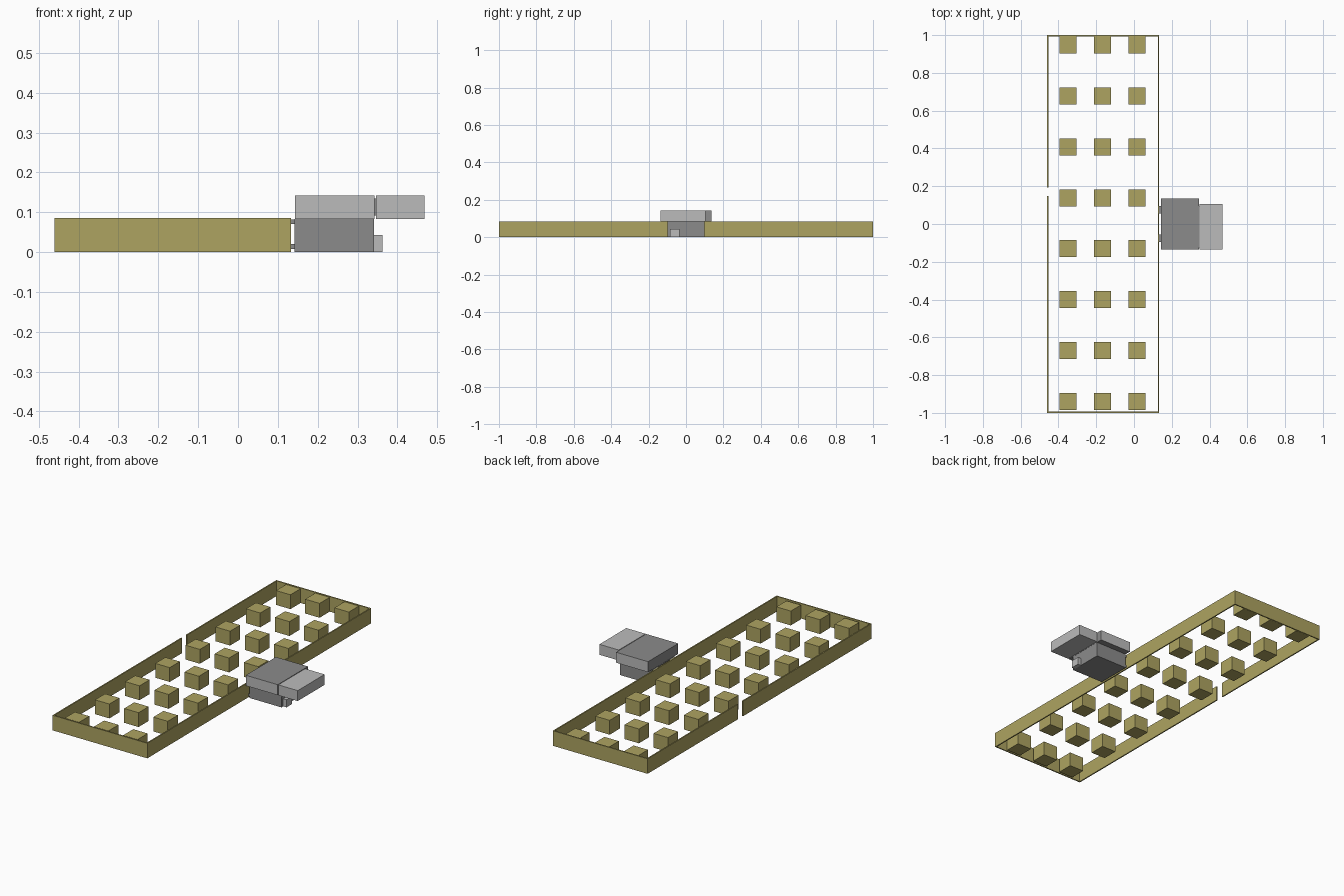
import bpy

if "Cube" in bpy.data.objects:
    bpy.data.objects.remove(bpy.data.objects["Cube"])


def material(name, rgb):
    m = bpy.data.materials.new(name)
    m.diffuse_color = (*rgb, 1)
    m.use_nodes = True
    m.node_tree.nodes["Principled BSDF"].inputs["Base Color"].default_value = m.diffuse_color
    return m


OLIVE = material("olive", (0.42, 0.37, 0.12))
DARK = material("dark grey", (0.26, 0.26, 0.26))
LIGHT = material("light grey", (0.50, 0.50, 0.50))


def box(name, x, y, z, mat):
    """Box from (low, high) ranges on each axis."""
    bpy.ops.mesh.primitive_cube_add(size=1)
    ob = bpy.context.object
    ob.name = ob.data.name = name
    for v in ob.data.vertices:
        for i, (lo, hi) in enumerate((x, y, z)):
            v.co[i] = lo if v.co[i] < 0 else hi
    ob.data.materials.append(mat)
    return ob


X0, X1, H, T = -0.46, 0.133, 0.085, 0.007

# Thin rim walls; the left one is split by a narrow gap
box("front_wall", (X0, X1), (-1, -1 + T), (0, H), OLIVE)
box("back_wall", (X0, X1), (1 - T, 1), (0, H), OLIVE)
box("right_wall", (X1 - T, X1), (-1 + T, 1 - T), (0, H), OLIVE)
box("left_wall_front", (X0, X0 + T), (-1 + T, 0.148), (0, H), OLIVE)
box("left_wall_back", (X0, X0 + T), (0.192, 1 - T), (0, H), OLIVE)

# Grid of blocks inside the rim
for i in range(3):
    for j in range(8):
        cx = -0.349 + i * 0.1825
        cy = 0.004 + (j - 3.5) * 0.2695
        box("block", (cx - 0.045, cx + 0.045), (cy - 0.045, cy + 0.045), (0, 0.081), OLIVE)

# Side unit: lower body with a small connector and mounting pins
box("unit_body", (0.142, 0.342), (-0.1, 0.1), (0, 0.083), DARK)
box("connector", (0.342, 0.363), (-0.085, -0.035), (0, 0.043), LIGHT)
for s in (-1, 1):
    for z in (0.008, 0.07):
        box("mounting_pin", (0.133, 0.142), (s * 0.075 - 0.02, s * 0.075 + 0.02), (z, z + 0.012), DARK)

# Overhanging cap, light on its two ends
cap = box("cap", (0.143, 0.343), (-0.135, 0.135), (0.083, 0.142), DARK)
cap.data.materials.append(LIGHT)
for p in cap.data.polygons:
    if abs(p.normal.y) > 0.5:
        p.material_index = 1

# Projecting shelf joined to the cap
box("shelf_joint", (0.343, 0.347), (-0.125, 0.095), (0.092, 0.135), DARK)
box("shelf", (0.347, 0.468), (-0.135, 0.105), (0.083, 0.142), LIGHT)
